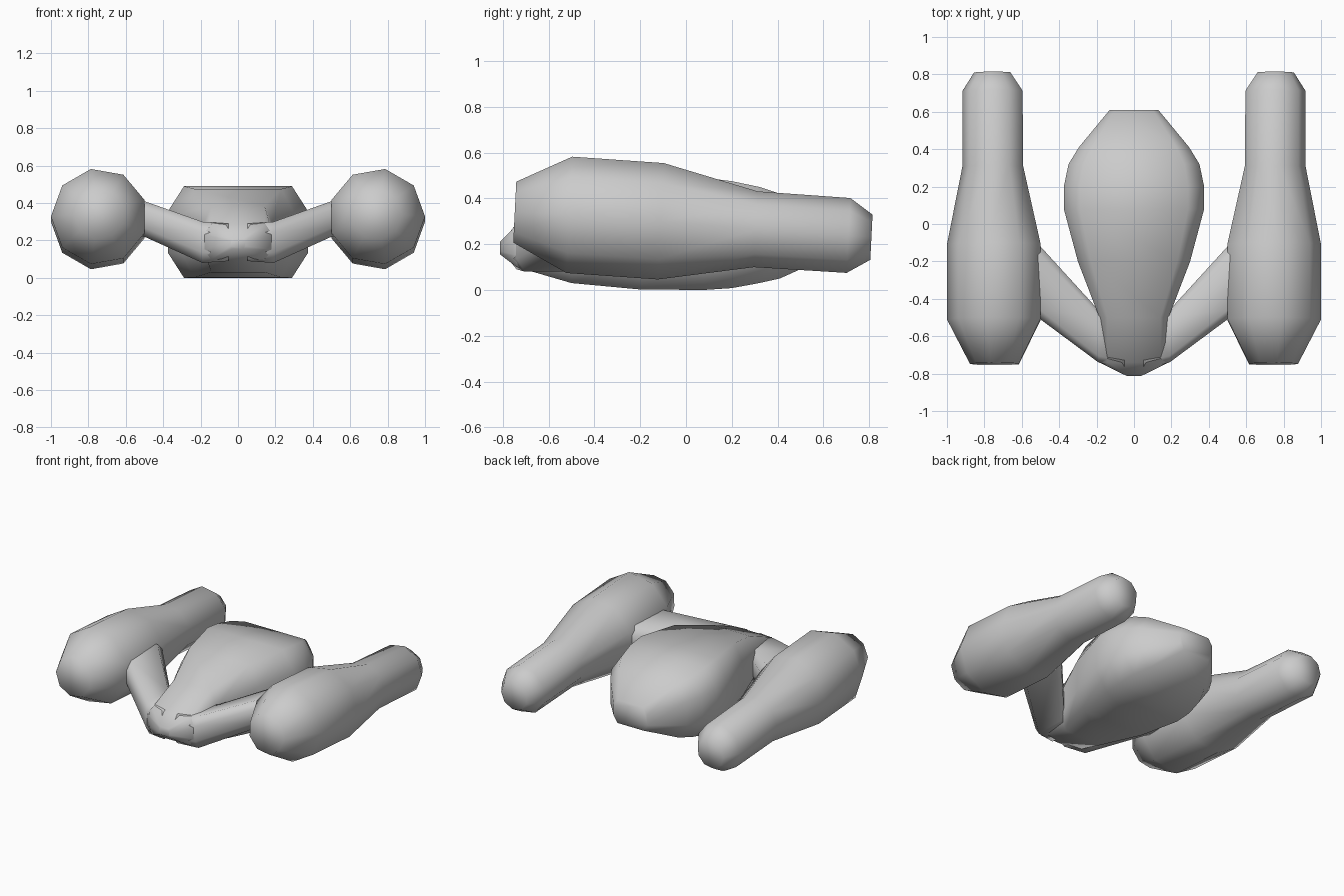
import bpy, bmesh, math

if "Cube" in bpy.data.objects:
    bpy.data.objects.remove(bpy.data.objects["Cube"])


def loft(name, rings, mirror=False):
    """Skin a list of equal-length rings, cap both ends, shade smooth."""
    bm = bmesh.new()
    loops = [[bm.verts.new(p) for p in ring] for ring in rings]
    n = len(loops[0])
    for a, b in zip(loops, loops[1:]):
        for i in range(n):
            j = (i + 1) % n
            bm.faces.new((a[i], a[j], b[j], b[i]))
    bm.faces.new(loops[0])
    bm.faces.new(loops[-1])
    bmesh.ops.recalc_face_normals(bm, faces=bm.faces)
    for f in bm.faces:
        f.smooth = True
    mesh = bpy.data.meshes.new(name)
    bm.to_mesh(mesh)
    bm.free()
    ob = bpy.data.objects.new(name, mesh)
    bpy.context.collection.objects.link(ob)
    if mirror:
        ob.modifiers.new("mirror", 'MIRROR').use_mirror_merge = False
    return ob


def octagon(hw, lo, hi, flat=0.77, side=0.45):
    """Chamfered box outline as (across, height) pairs."""
    c, h = (lo + hi) / 2, (hi - lo) / 2
    pts = [(1, -side), (1, side), (flat, 1), (-flat, 1),
           (-1, side), (-1, -side), (-flat, -1), (flat, -1)]
    return [(u * hw, c + v * h) for u, v in pts]


# Side pods: nine-sided, slightly tilted bodies of changing radius
pod = [(-0.748, 0.742, 0.34, 0.135), (-0.51, 0.742, 0.328, 0.258),
       (-0.11, 0.742, 0.30, 0.258), (0.305, 0.75, 0.265, 0.168),
       (0.71, 0.752, 0.238, 0.166), (0.81, 0.755, 0.23, 0.10)]
pod_rings = []
for y, cx, cz, r in pod:
    angles = [math.radians(40 * i) for i in range(9)]
    pod_rings.append([(cx + r * math.cos(a), y + 0.05 * r * math.sin(a),
                       cz + r * math.sin(a)) for a in angles])
loft("side_pod", pod_rings, mirror=True)

# Central hull: y, half width, bottom, top
hull = [(-0.812, 0.04, 0.155, 0.21), (-0.74, 0.185, 0.10, 0.285),
        (-0.50, 0.185, 0.03, 0.385), (-0.20, 0.30, 0.002, 0.475),
        (0.08, 0.375, 0.0, 0.49), (0.20, 0.375, 0.008, 0.475),
        (0.32, 0.35, 0.03, 0.45), (0.41, 0.295, 0.05, 0.42),
        (0.61, 0.13, 0.14, 0.30)]
loft("hull", [[(u, y, z) for u, z in octagon(hw, lo, hi)]
              for y, hw, lo, hi in hull])

# Swept struts joining hull and pods: x, front y, back y, bottom, top
strut = [(0.05, -0.78, -0.46, 0.09, 0.29), (0.19, -0.74, -0.46, 0.08, 0.30),
         (0.50, -0.51, -0.12, 0.22, 0.41), (0.60, -0.47, -0.10, 0.24, 0.41)]
loft("strut", [[(x, (y0 + y1) / 2 + u, z)
                for u, z in octagon((y1 - y0) / 2, lo, hi, 0.75, 0.5)]
               for x, y0, y1, lo, hi in strut], mirror=True)
